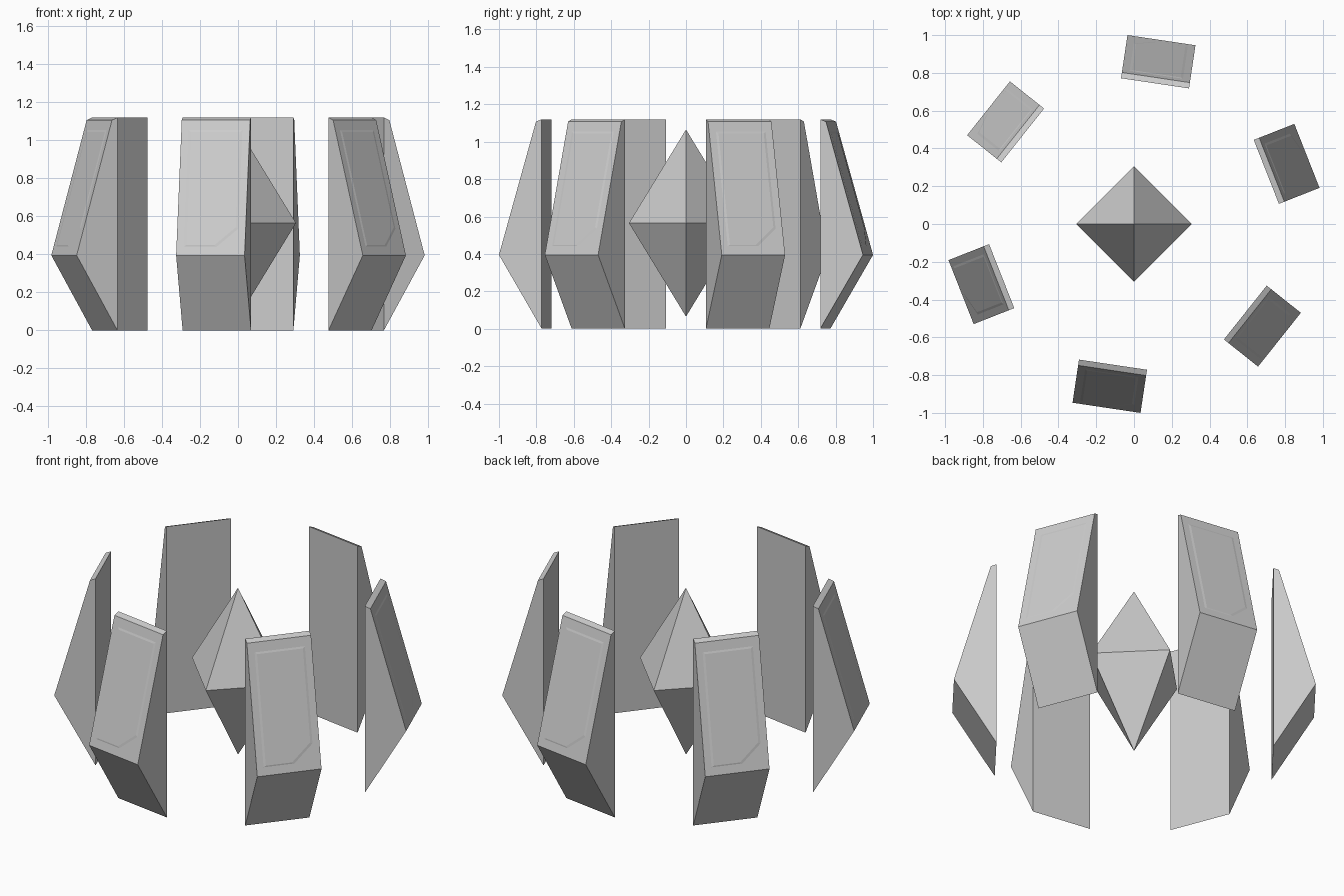
import bpy, bmesh
from math import radians
from mathutils import Vector, Matrix

if "Cube" in bpy.data.objects:
    bpy.data.objects.remove(bpy.data.objects["Cube"])


def make_object(name, bm, angle=0.0):
    bmesh.ops.rotate(bm, verts=bm.verts, cent=(0, 0, 0),
                     matrix=Matrix.Rotation(angle, 3, 'Z'))
    bmesh.ops.recalc_face_normals(bm, faces=bm.faces)
    mesh = bpy.data.meshes.new(name)
    bm.to_mesh(mesh)
    bm.free()
    obj = bpy.data.objects.new(name, mesh)
    bpy.context.collection.objects.link(obj)
    return obj


def bridge(bm, loop_a, loop_b):
    """Close two matching point loops into a solid."""
    a = [bm.verts.new(p) for p in loop_a]
    b = [bm.verts.new(p) for p in loop_b]
    bm.faces.new(a)
    bm.faces.new(b)
    n = len(a)
    for i in range(n):
        j = (i + 1) % n
        bm.faces.new((a[i], a[j], b[j], b[i]))


HALF_WIDTH = 0.182
# Side profile of a shard: (radius, height)
PROFILE = [(0.753, 0.0), (0.984, 0.395), (0.784, 1.107), (0.753, 1.12)]


def shard(index, angle):
    bm = bmesh.new()
    bridge(bm, [(r, -HALF_WIDTH, z) for r, z in PROFILE],
           [(r, HALF_WIDTH, z) for r, z in PROFILE])
    make_object(f"outer_shard_{index}", bm, angle)


def face_plate(index, angle):
    # Very thin plate with one clipped corner on the long sloping face
    low = Vector((PROFILE[1][0], 0, PROFILE[1][1]))
    high = Vector((PROFILE[2][0], 0, PROFILE[2][1]))
    up = high - low
    normal = Vector((up.z, 0, -up.x)).normalized()

    def outline(half, t0, t1, clip, lift):
        pts = [(-half, t0), (half - clip, t0), (half, t0 + clip * 1.2),
               (half, t1), (-half, t1)]
        return [low + up * t + Vector((0, y, 0)) + normal * lift for y, t in pts]

    bm = bmesh.new()
    bridge(bm, outline(0.155, 0.055, 0.94, 0.11, -0.002),
           outline(0.13, 0.075, 0.91, 0.11, 0.002))
    make_object(f"shard_plate_{index}", bm, angle)


# Ring of six shards
for k in range(6):
    a = radians(21.5 + 60 * k)
    shard(k + 1, a)
    face_plate(k + 1, a)

# Central floating crystal (stretched octahedron)
bm = bmesh.new()
for depth, shift in ((0.5, 0.25), (-0.5, -0.25)):
    bmesh.ops.create_cone(bm, cap_ends=False, segments=4, radius1=0.305,
                          radius2=0, depth=depth,
                          matrix=Matrix.Translation((0, 0, 0.565 + shift)))
bmesh.ops.remove_doubles(bm, verts=bm.verts, dist=0.001)
make_object("centre_crystal", bm)
